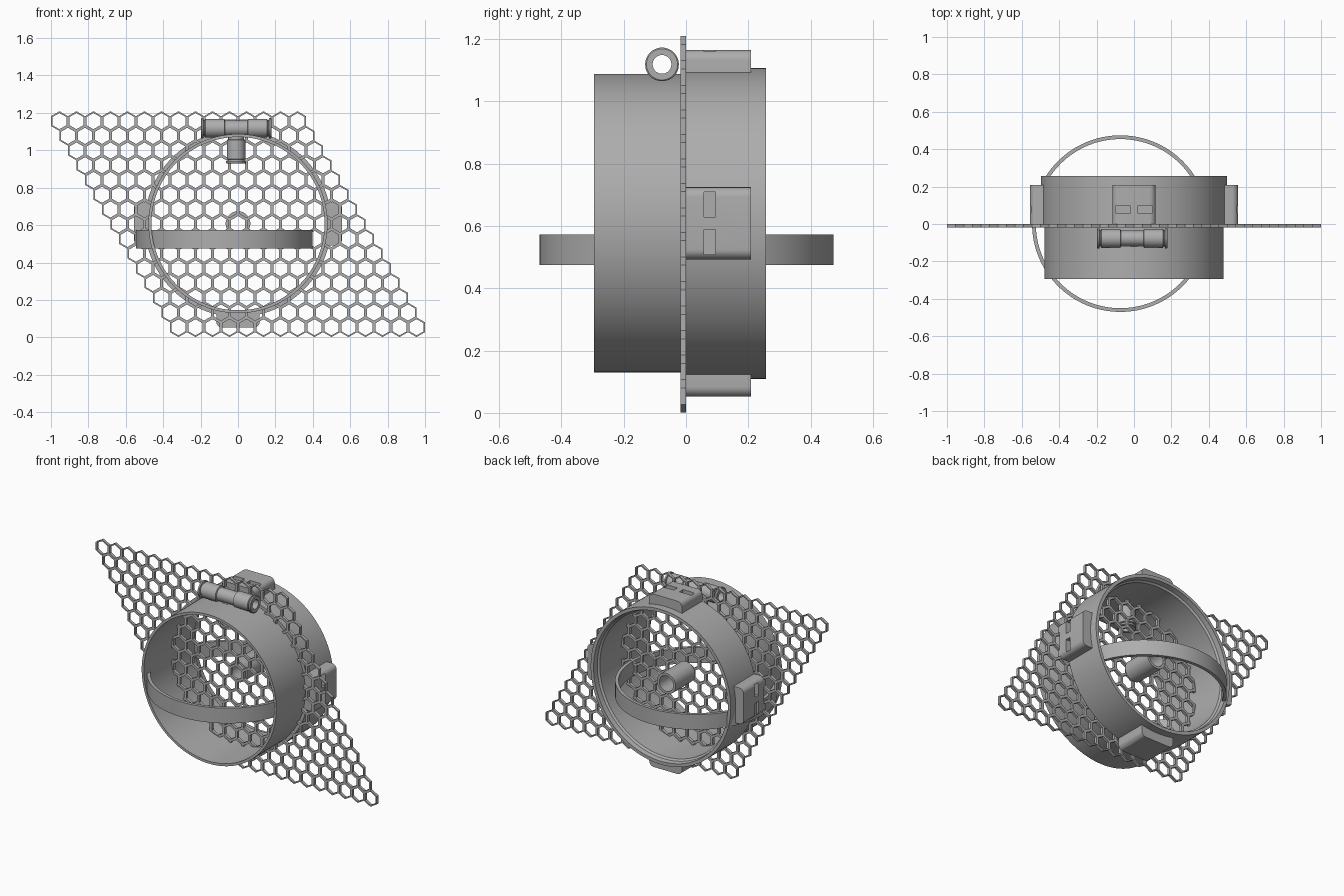
import bpy, bmesh, math
from mathutils import Matrix, Vector

cube = bpy.data.objects.get("Cube")
if cube:
    bpy.data.objects.remove(cube, do_unlink=True)

grey = bpy.data.materials.new("mid grey")
grey.use_nodes = True
COL = (0.42, 0.42, 0.42, 1)
grey.diffuse_color = COL
grey.node_tree.nodes["Principled BSDF"].inputs["Base Color"].default_value = COL

CZ = 0.608                      # height of the main ring axis
ROT = {"x": Matrix.Rotation(math.pi / 2, 4, "Y"),
       "y": Matrix.Rotation(-math.pi / 2, 4, "X"),
       "z": Matrix.Identity(4)}


def finish(bm, name, smooth=False):
    bmesh.ops.recalc_face_normals(bm, faces=bm.faces)
    me = bpy.data.meshes.new(name)
    bm.to_mesh(me)
    bm.free()
    ob = bpy.data.objects.new(name, me)
    bpy.context.collection.objects.link(ob)
    me.materials.append(grey)
    if smooth:
        bpy.ops.object.select_all(action="DESELECT")
        ob.select_set(True)
        bpy.context.view_layer.objects.active = ob
        bpy.ops.object.shade_smooth_by_angle(angle=math.radians(30))
    return ob


def lathe(name, profile, axis, centre, n=96):
    """Spin a closed (radius, position) profile around an axis."""
    bm = bmesh.new()
    place = Matrix.Translation(centre) @ ROT[axis]
    loops = []
    for i in range(n):
        a = math.tau * i / n
        loops.append([bm.verts.new(place @ Vector((r * math.cos(a), r * math.sin(a), h)))
                      for r, h in profile])
    m = len(profile)
    for i in range(n):
        p, q = loops[i], loops[(i + 1) % n]
        for j in range(m):
            k = (j + 1) % m
            bm.faces.new((p[j], p[k], q[k], q[j]))
    return finish(bm, name, True)


def tube(name, r_out, r_in, h0, h1, axis, centre, n=96):
    return lathe(name, [(r_in, h0), (r_out, h0), (r_out, h1), (r_in, h1)], axis, centre, n)


# Honeycomb sheet: a sheared block of hexagonal frames
N, PITCH, WALL = 15, 1 / 11, 0.008
bm = bmesh.new()
for row in range(N):
    for col in range(N):
        cx = (col - (N - 1) / 2) * PITCH - (row - (N - 1) / 2) * PITCH / 2
        cz = 0.605 + (row - (N - 1) / 2) * PITCH * math.sqrt(3) / 2
        corners = []
        for k in range(6):
            a = math.radians(60 * k + 30)
            corners.append([bm.verts.new((cx + r * math.cos(a), y, cz + r * math.sin(a)))
                            for r, y in ((PITCH / math.sqrt(3), -0.018),
                                         (PITCH / math.sqrt(3), 0),
                                         ((PITCH - 2 * WALL) / math.sqrt(3), 0),
                                         ((PITCH - 2 * WALL) / math.sqrt(3), -0.018))])
        for k in range(6):
            p, q = corners[k], corners[(k + 1) % 6]
            for j in range(4):
                bm.faces.new((p[j], p[(j + 1) % 4], q[(j + 1) % 4], q[j]))
finish(bm, "honeycomb_sheet")

# Main rings on both sides of the sheet, and the level hoop through them
tube("front_ring", 0.479, 0.463, -0.295, 0, "y", (0, 0, CZ), 128)
lathe("rear_ring", [(0.463, 0), (0.4985, 0), (0.4985, 0.257), (0.478, 0.257),
                    (0.474, 0.225), (0.463, 0.215)], "y", (0, 0, CZ), 128)
tube("level_hoop", 0.472, 0.452, 0.475, 0.573, "z", (-0.073, 0.002, 0), 128)

# Short tube on the back of the sheet
tube("centre_tube", 0.066, 0.05, 0, 0.2, "y", (0, 0, CZ), 48)

# Tee connector: through pipe plus a branch pointing down
TX, TY, TZ = -0.01, -0.077, 1.118
half = [(0.042, 0), (0.042, 0.06), (0.05, 0.063), (0.05, 0.165), (0.044, 0.168),
        (0.044, 0.174), (0.054, 0.176), (0.054, 0.186), (0.05, 0.189), (0.03, 0.189)]
through = [(r, -h) for r, h in reversed(half)] + half[1:]
lathe("tee_through_pipe", through, "x", (TX, TY, TZ), 48)
branch = [(0.03, -0.03)] + [(r, -max(h, 0.03)) for r, h in half]
lathe("tee_branch_pipe", branch, "z", (TX, TY, TZ), 48)


# Four clips around the rear ring, each a rounded block with two slots
def prism(name, points, y0, y1, matrix):
    bm = bmesh.new()
    face = bm.faces.new([bm.verts.new((x, y0, z)) for x, z in points])
    ext = bmesh.ops.extrude_face_region(bm, geom=[face])
    moved = [v for v in ext["geom"] if isinstance(v, bmesh.types.BMVert)]
    bmesh.ops.translate(bm, verts=moved, vec=(0, y1 - y0, 0))
    bm.transform(matrix)
    return finish(bm, name)


W, TOP, RAD = 0.116, 0.556, 0.032
right_side = [(W, 0.478), (W, TOP - RAD)]
right_side += [(W - RAD + RAD * math.cos(a), TOP - RAD + RAD * math.sin(a))
               for a in (math.pi / 12 * k for k in range(1, 7))]
outline = right_side + [(-x, z) for x, z in reversed(right_side)]
for i, side in enumerate(("top", "left", "bottom", "right")):
    m = Matrix.Translation((0, 0, CZ)) @ Matrix.Rotation(math.pi / 2 * i, 4, "Y")
    clip = prism(side + "_clip", outline, 0, 0.208, m)
    for s in (-1, 1):
        slot = [(s * 0.02, 0.515), (s * 0.1, 0.515), (s * 0.1, 0.6), (s * 0.02, 0.6)]
        cutter = prism(side + "_slot_cutter", slot, 0.058, 0.095, m)
        cutter.hide_render = True
        cutter.hide_viewport = True
        cutter.display_type = "WIRE"
        mod = clip.modifiers.new("slot", "BOOLEAN")
        mod.operation = "DIFFERENCE"
        mod.solver = "EXACT"
        mod.object = cutter
    bpy.context.view_layer.objects.active = clip
    clip.select_set(True)
    bpy.ops.object.shade_smooth_by_angle(angle=math.radians(30))
    clip.select_set(False)
